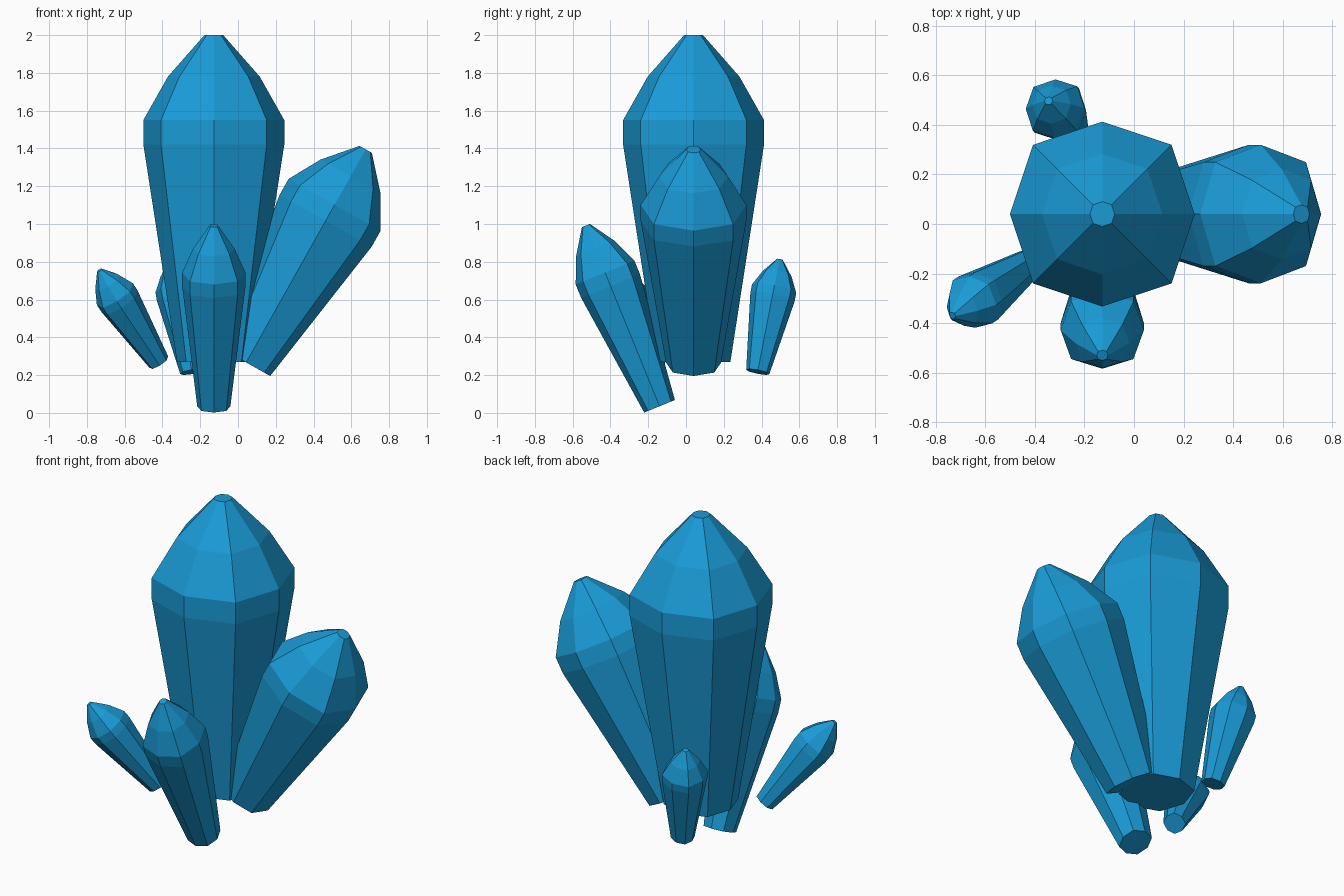
import bpy, bmesh, math
from mathutils import Vector

if "Cube" in bpy.data.objects:
    bpy.data.objects.remove(bpy.data.objects["Cube"])

mat = bpy.data.materials.new("blue_crystal")
mat.diffuse_color = (0.01, 0.33, 0.68, 1)
mat.use_nodes = True
mat.node_tree.nodes["Principled BSDF"].inputs["Base Color"].default_value = mat.diffuse_color

# Shared crystal profile: (radius, fraction of length)
PROFILE = [(0.195, 0), (0.373, 0.665), (0.373, 0.74), (0.243, 0.873), (0.05, 1)]


def crystal(name, base, tip, scale):
    """Eight-sided crystal running from base centre to tip centre."""
    base, tip = Vector(base), Vector(tip)
    axis = tip - base
    turn = Vector((0, 0, 1)).rotation_difference(axis)
    bm = bmesh.new()
    rings = []
    for r, t in PROFILE:
        ring = []
        for i in range(8):
            a = i * math.pi / 4
            rad = r * scale * (1.06 if i % 2 else 1)  # corners slightly fuller
            p = Vector((rad * math.cos(a), rad * math.sin(a), t * axis.length))
            ring.append(bm.verts.new(base + turn @ p))
        rings.append(ring)
    for lo, hi in zip(rings, rings[1:]):
        for i in range(8):
            j = (i + 1) % 8
            bm.faces.new((lo[i], lo[j], hi[j], hi[i]))
    bm.faces.new(rings[0][::-1])
    bm.faces.new(rings[-1])
    mesh = bpy.data.meshes.new(name)
    bm.to_mesh(mesh)
    bm.free()
    mesh.materials.append(mat)
    bpy.context.collection.objects.link(bpy.data.objects.new(name, mesh))


# Tall central crystal and the four leaning ones
crystal("main_crystal", (-0.128, 0.04, 0.27), (-0.128, 0.04, 2.0), 1.0)
crystal("right_crystal", (0.043, 0.04, 0.267), (0.676, 0.04, 1.395), 0.75)
crystal("front_crystal", (-0.128, -0.14, 0.035), (-0.128, -0.53, 0.992), 0.45)
crystal("left_crystal", (-0.42, -0.156, 0.27), (-0.733, -0.37, 0.755), 0.3)
crystal("back_crystal", (-0.245, 0.38, 0.217), (-0.345, 0.497, 0.812), 0.32)
